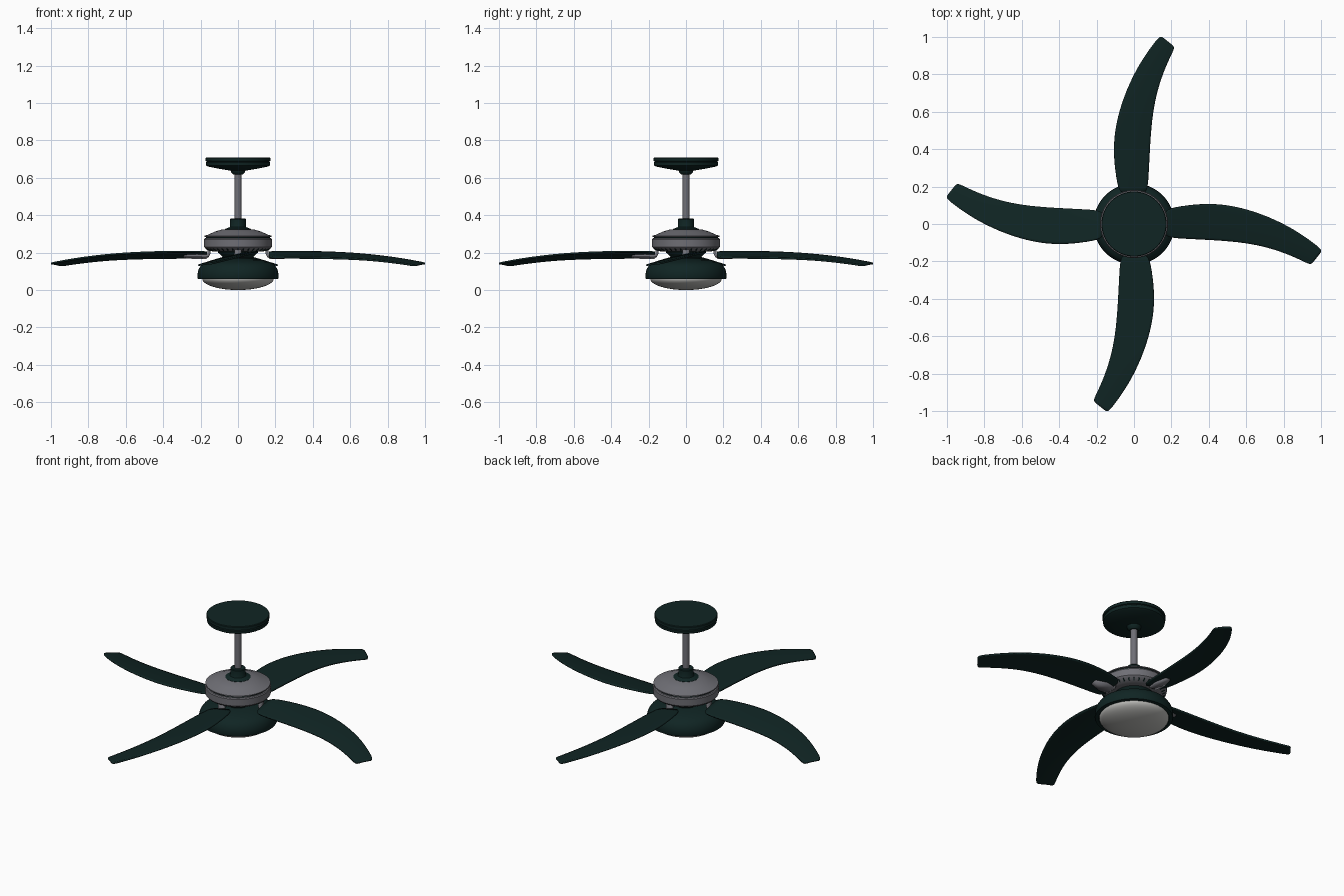
import bpy, bmesh
from math import sin, cos, pi, radians
from mathutils import Matrix

cube = bpy.data.objects.get("Cube")
if cube:
    bpy.data.objects.remove(cube)


def material(name, rgb):
    m = bpy.data.materials.new(name)
    m.use_nodes = True
    m.diffuse_color = (*rgb, 1)
    m.node_tree.nodes["Principled BSDF"].inputs["Base Color"].default_value = (*rgb, 1)
    return m


GREEN = material("dark green", (0.005, 0.018, 0.017))
GREY = material("metal grey", (0.16, 0.16, 0.18))
GLASS = material("frosted glass", (0.5, 0.5, 0.48))


def finish(name, bm, mat, angle=35):
    me = bpy.data.meshes.new(name)
    bm.to_mesh(me)
    bm.free()
    ob = bpy.data.objects.new(name, me)
    bpy.context.collection.objects.link(ob)
    me.materials.append(mat)
    bpy.ops.object.select_all(action='DESELECT')
    ob.select_set(True)
    bpy.context.view_layer.objects.active = ob
    bpy.ops.object.shade_smooth_by_angle(angle=radians(angle))
    return ob


def lathe(name, profile, mat, n=64):
    """Spin an (r, z) profile, listed from bottom to top, around z."""
    bm = bmesh.new()
    rings = []
    for r, z in profile:
        if r == 0:
            rings.append([bm.verts.new((0, 0, z))] * n)
        else:
            rings.append([bm.verts.new((r * cos(2 * pi * i / n), r * sin(2 * pi * i / n), z))
                          for i in range(n)])
    for a, b in zip(rings, rings[1:]):
        for i in range(n):
            j = (i + 1) % n
            bm.faces.new(list(dict.fromkeys((a[i], a[j], b[j], b[i]))))
    return finish(name, bm, mat)


# Ceiling canopy and hanger ball
lathe("canopy", [(0, .638), (.05, .64), (.1, .648), (.16, .66), (.17, .666), (.172, .682),
                 (.168, .685), (.168, .688), (.174, .69), (.174, .705), (.171, .709), (0, .709)], GREEN)
lathe("hanger_ball", [(0, .616), (.024, .617), (.035, .626), (.04, .64), (.04, .648), (0, .648)], GREEN)

# Down rod and collar
lathe("down_rod", [(0, .33), (.019, .33), (.019, .64), (0, .64)], GREY, 32)
lathe("collar", [(0, .315), (.072, .315), (.07, .326), (.045, .336), (.042, .342),
                 (.042, .378), (.038, .382), (0, .382)], GREEN, 48)

# Motor housing
lathe("motor_housing", [(0, .205), (.13, .205), (.15, .21), (.174, .222), (.181, .23), (.182, .27),
                        (.178, .276), (.168, .279), (.168, .283), (.179, .285), (.179, .29),
                        (.16, .296), (.125, .312), (.085, .324), (0, .328)], GREY)
lathe("motor_seam", [(.16, .278), (.172, .278), (.172, .284), (.16, .284)], GREEN)

# Cooling slots round the lower edge of the motor
bm = bmesh.new()
for i in range(36):
    mat = (Matrix.Rotation(2 * pi * i / 36, 4, 'Z') @ Matrix.Translation((.163, 0, .2155))
           @ Matrix.Rotation(radians(-27), 4, 'Y') @ Matrix.Diagonal((.02, .007, .003, 1)))
    bmesh.ops.create_cube(bm, size=1, matrix=mat)
finish("cooling_slots", bm, GREEN)

# Neck, light housing and glass bowl
lathe("neck", [(0, .15), (.075, .15), (.075, .17), (.09, .185), (.108, .205), (.108, .21), (0, .21)], GREEN)
lathe("light_housing", [(0, .062), (.19, .062), (.195, .058), (.214, .06), (.217, .066), (.215, .095),
                        (.209, .115), (.195, .135), (.17, .149), (.13, .16), (.07, .169), (0, .169)], GREEN)
bowl = [(.192 * sin(t * pi / 24), .062 - .062 * cos(t * pi / 24)) for t in range(1, 13)]
lathe("glass_bowl", [(0, 0)] + bowl + [(0, .064)], GLASS)

# Blade stations: low edge (x, y, z), then high edge (x, y, z)
STATIONS = [
    ((.165, -.072, .172), (.165, .08, .204)),
    ((.28, -.078, .172), (.28, .1, .206)),
    ((.42, -.085, .171), (.42, .112, .204)),
    ((.56, -.095, .168), (.57, .09, .199)),
    ((.69, -.117, .162), (.72, .04, .187)),
    ((.81, -.155, .15), (.86, -.03, .169)),
    ((.91, -.2, .136), (.965, -.105, .15)),
    ((.945, -.219, .13), (1.008, -.14, .141)),
]


def blade(i):
    bm = bmesh.new()
    rows = []
    for low, high in STATIONS:
        row = []
        for k in range(5):
            t = k / 4
            p = [a + (b - a) * t for a, b in zip(low, high)]
            p[2] += .012 * t * (1 - t)
            row.append(bm.verts.new(p))
        rows.append(row)
    for a, b in zip(rows, rows[1:]):
        for k in range(4):
            bm.faces.new((a[k], b[k], b[k + 1], a[k + 1]))
    ob = finish("blade_%d" % i, bm, GREEN, 50)
    sub = ob.modifiers.new("smooth", 'SUBSURF')
    sub.levels = sub.render_levels = 2
    thick = ob.modifiers.new("thickness", 'SOLIDIFY')
    thick.thickness = .009
    thick.offset = 0
    ob.rotation_euler.z = i * pi / 2


# Bracket path in (r, z): down from the motor, then out under the blade
PATH = [(.155, .222), (.155, .195), (.16, .183), (.172, .178), (.22, .178), (.29, .181)]


def bracket(i):
    bm = bmesh.new()
    rows = []
    for k, (r, z) in enumerate(PATH):
        w = (.02, .02, .022, .026, .034, .016)[k]
        tilt = .19 if r > .17 else 0
        rows.append([bm.verts.new((r, y, z + tilt * y)) for y in (-w, w)])
    for a, b in zip(rows, rows[1:]):
        bm.faces.new((a[0], b[0], b[1], a[1]))
    ob = finish("blade_bracket_%d" % i, bm, GREY, 40)
    thick = ob.modifiers.new("thickness", 'SOLIDIFY')
    thick.thickness = .014
    thick.offset = 0
    ob.rotation_euler.z = i * pi / 2


for i in range(4):
    blade(i)
    bracket(i)
